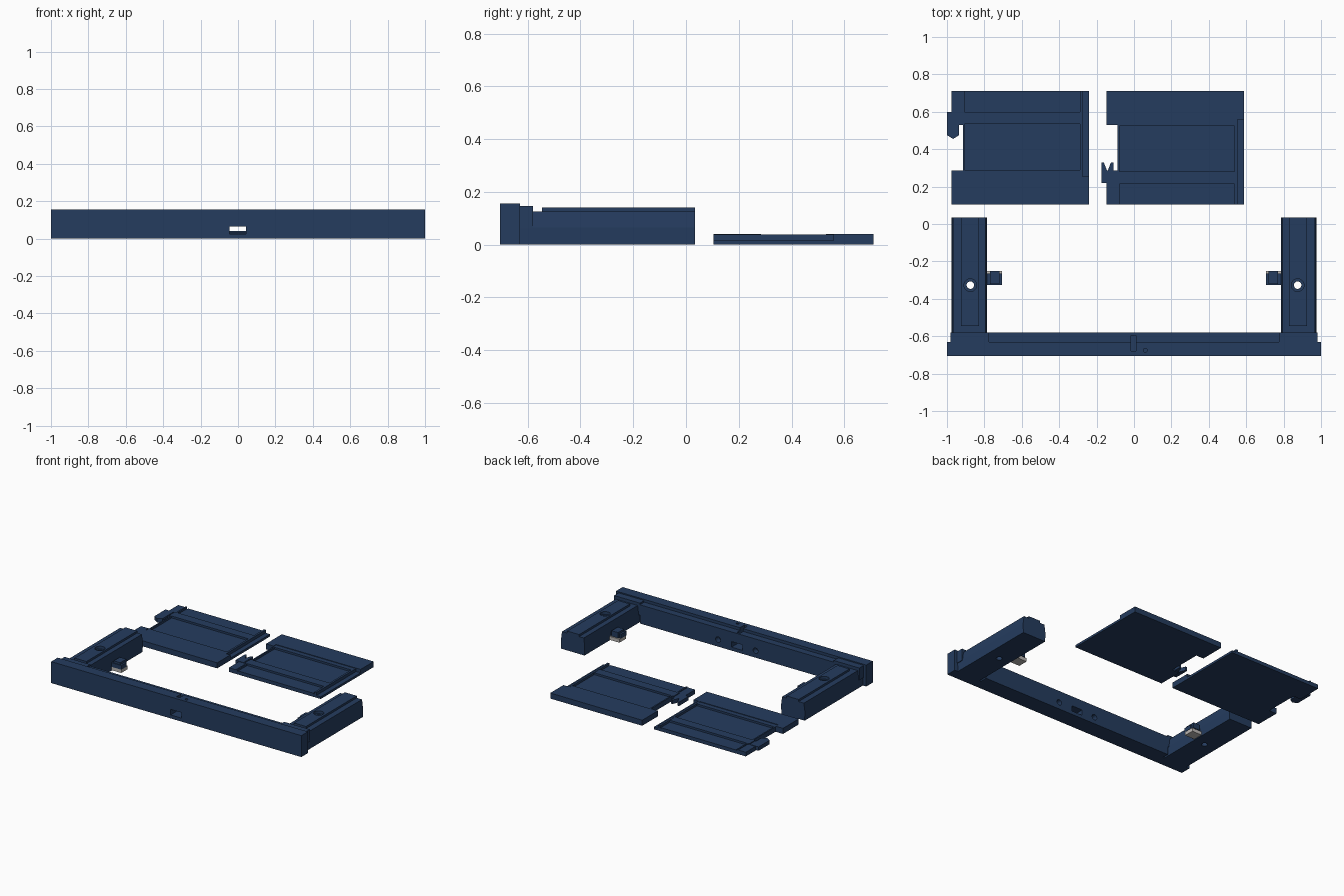
import bpy, bmesh, math
from mathutils import Matrix, Vector

old = bpy.data.objects.get("Cube")
if old:
    bpy.data.objects.remove(old, do_unlink=True)


def material(name, rgb):
    m = bpy.data.materials.new(name)
    m.use_nodes = True
    m.diffuse_color = (*rgb, 1)
    m.node_tree.nodes["Principled BSDF"].inputs["Base Color"].default_value = (*rgb, 1)
    return m


NAVY = material("navy blue", (0.018, 0.045, 0.113))
GREY = material("light grey", (0.5, 0.48, 0.46))


def finish(name, bm, mat=NAVY):
    bmesh.ops.recalc_face_normals(bm, faces=bm.faces)
    mesh = bpy.data.meshes.new(name)
    bm.to_mesh(mesh)
    bm.free()
    mesh.materials.append(mat)
    ob = bpy.data.objects.new(name, mesh)
    bpy.context.collection.objects.link(ob)
    return ob


def add_box(bm, x, y, z):
    spans = [sorted(s) for s in (x, y, z)]
    size = [b - a for a, b in spans]
    mid = Vector([(a + b) / 2 for a, b in spans])
    bmesh.ops.create_cube(bm, size=1, matrix=Matrix.Translation(mid) @ Matrix.Diagonal((*size, 1)))


def box(name, x, y, z, mat=NAVY):
    bm = bmesh.new()
    add_box(bm, x, y, z)
    return finish(name, bm, mat)


def prism(name, points, direction, mat=NAVY):
    bm = bmesh.new()
    face = bm.faces.new([bm.verts.new(p) for p in points])
    new = bmesh.ops.extrude_face_region(bm, geom=[face])["geom"]
    verts = [g for g in new if isinstance(g, bmesh.types.BMVert)]
    bmesh.ops.translate(bm, verts=verts, vec=direction)
    return finish(name, bm, mat)


def cylinder(name, center, radius, depth, along_y=False):
    bm = bmesh.new()
    turn = Matrix.Rotation(math.pi / 2 if along_y else 0, 4, "X")
    bmesh.ops.create_cone(bm, cap_ends=True, segments=24, radius1=radius, radius2=radius,
                          depth=depth, matrix=Matrix.Translation(center) @ turn)
    return finish(name, bm)


def cut(targets, cutters):
    for ob in targets:
        bpy.context.view_layer.objects.active = ob
        for c in cutters:
            mod = ob.modifiers.new("cut", "BOOLEAN")
            mod.operation, mod.solver, mod.object = "DIFFERENCE", "EXACT", c
            bpy.ops.object.modifier_apply(modifier=mod.name)
    for c in cutters:
        bpy.data.objects.remove(c, do_unlink=True)


# Front beam with the rail behind it, window, top slot and holes
beam = box("front_beam", (-1, 1), (-0.705, -0.63), (0, 0.155))
rail = box("rear_rail", (-0.775, 0.775), (-0.63, -0.58), (0, 0.135))
cut([beam, rail], [
    box("window_cutter", (-0.045, 0.042), (-0.8, -0.5), (0.025, 0.065)),
    box("slot_cutter", (-0.016, 0.01), (-0.68, -0.595), (0.09, 0.2)),
    cylinder("pin_cutter", (0.06, -0.675, 0.15), 0.01, 0.06),
    cylinder("left_socket_cutter", (0.15, -0.59, 0.05), 0.02, 0.06, True),
    cylinder("right_socket_cutter", (-0.15, -0.59, 0.05), 0.02, 0.06, True),
])

# Side arms, their top plates, end blocks and feet
ARM = [(0.787, 0), (0.785, 0.065), (0.793, 0.125), (0.967, 0.125), (0.975, 0.065), (0.973, 0)]
for side, s in (("left", 1), ("right", -1)):
    arm = prism(side + "_arm", [(s * x, -0.63, z) for x, z in ARM], (0, 0.665, 0))
    plate = box(side + "_arm_plate", (s * 0.83, s * 0.925), (-0.545, 0.035), (0.12, 0.14))
    cut([arm, plate], [
        cylinder("hole_cutter", (s * 0.875, -0.327, 0.07), 0.02, 0.4),
        cylinder("recess_cutter", (s * 0.875, -0.327, 0.15), 0.034, 0.06),
    ])
    box(side + "_end_block", (s * 0.775, s * 0.98), (-0.63, -0.58), (0.06, 0.147))
    box(side + "_foot", (s * 0.705, s * 0.788), (-0.325, -0.265), (0.03, 0.06))
    box(side + "_foot_cap", (s * 0.718, s * 0.77), (-0.32, -0.25), (0.035, 0.075))
    box(side + "_foot_pad", (s * 0.707, s * 0.785), (-0.323, -0.25), (0.005, 0.03), GREY)

# Panel pieces: u span, v span, height
PANEL = [
    ((0.06, 0.7), (0, 0.605), 0.022),        # floor
    ((0.7, 0.735), (0, 0.605), 0.016),       # edge lip
    ((0, 0.735), (0.455, 0.605), 0.04),      # solid end
    ((0, 0.06), (0.425, 0.605), 0.04),       # upper tab
    ((0, 0.06), (0, 0.18), 0.03),            # lower tab
    ((0.05, 0.7), (0.11, 0.175), 0.036),     # cross rib
    ((0.06, 0.7), (0.42, 0.455), 0.036),     # top rib
    ((0.06, 0.07), (0, 0.455), 0.036),       # side rib
    ((0.685, 0.7), (0, 0.455), 0.038),       # far rib
    ((0.08, 0.675), (0.187, 0.41), 0.026),   # raised field
    ((0.08, 0.675), (0, 0.095), 0.026),      # lower field
]


def panel(name, x0, flip):
    bm = bmesh.new()
    for u, v, top in PANEL:
        y = [0.71 - t if flip else 0.105 + t for t in v]
        add_box(bm, (x0 + u[0], x0 + u[1]), y, (0, top))
    finish(name, bm)


panel("right_panel", -0.975, True)
panel("left_panel", -0.147, False)

# Interlocking hooks: a pointed tongue and a notched fork
tongue = [(-1, 0.6), (-1, 0.475), (-0.967, 0.455), (-0.935, 0.475), (-0.935, 0.6)]
fork = [(-0.175, 0.22), (-0.11, 0.22), (-0.11, 0.33), (-0.123, 0.33),
        (-0.142, 0.28), (-0.162, 0.33), (-0.175, 0.33)]
prism("tongue_hook", [(x, y, 0.005) for x, y in tongue], (0, 0, 0.028))
prism("fork_hook", [(x, y, 0.005) for x, y in fork], (0, 0, 0.028))
